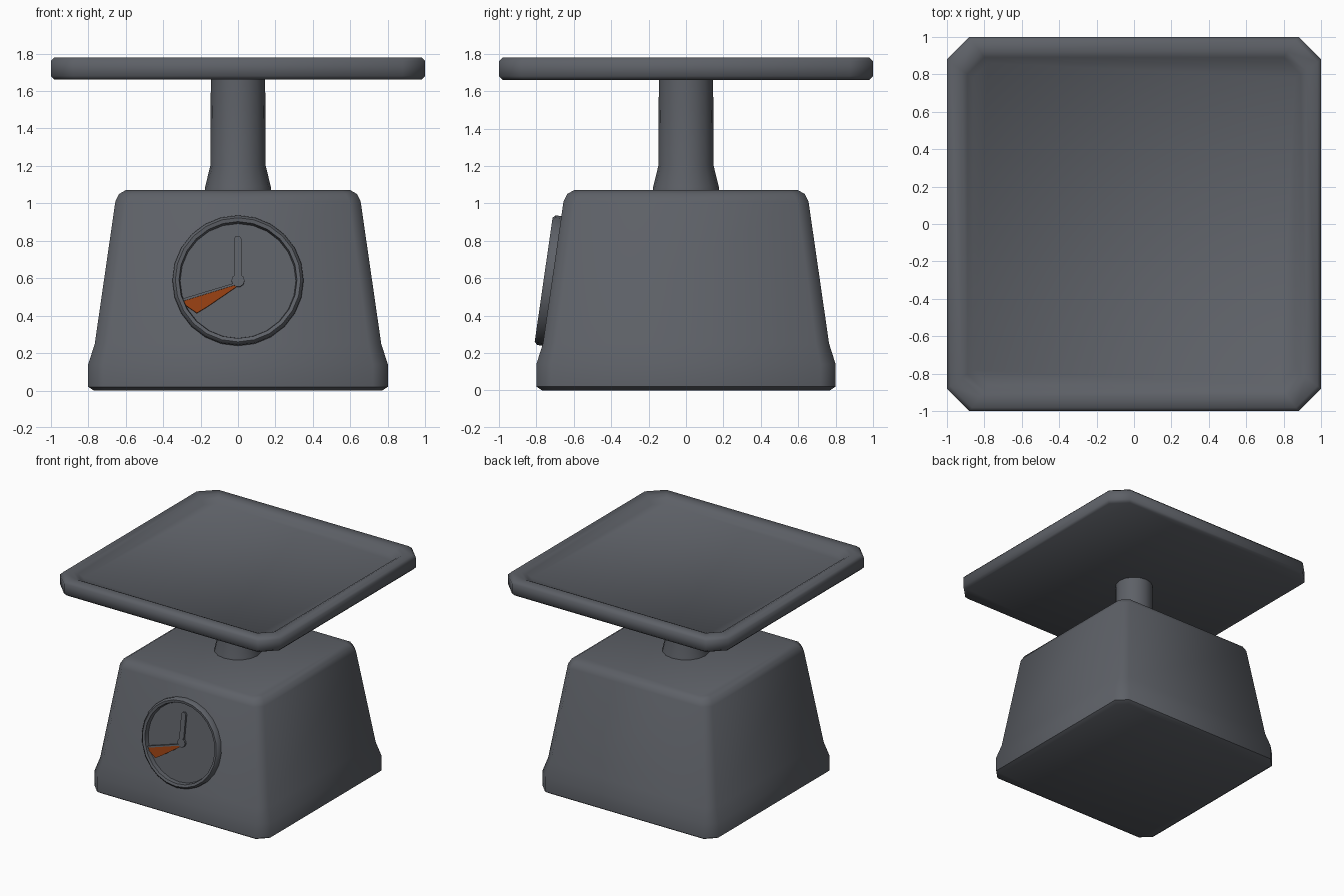
import bpy, bmesh, math
from mathutils import Matrix

if "Cube" in bpy.data.objects:
    bpy.data.objects.remove(bpy.data.objects["Cube"])


def material(name, rgb):
    m = bpy.data.materials.new(name)
    m.diffuse_color = (*rgb, 1)
    m.use_nodes = True
    m.node_tree.nodes["Principled BSDF"].inputs["Base Color"].default_value = m.diffuse_color
    return m


GREY = material("slate grey", (0.11, 0.118, 0.135))
ORANGE = material("burnt orange", (0.30, 0.05, 0.006))

# Dial frame: local z points out of the sloping front, local y points up
DIAL = Matrix.Translation((0, -0.7165, 0.585)) @ Matrix.Rotation(math.radians(81.8), 4, 'X')


def loft(name, loops, mat, matrix=None, closed=False, angle=50):
    """Skin a stack of equal-length point loops; cap the ends or join them."""
    bm = bmesh.new()
    rows = [[bm.verts.new(p) for p in loop] for loop in loops]
    pairs = list(zip(rows, rows[1:]))
    if closed:
        pairs.append((rows[-1], rows[0]))
    else:
        bm.faces.new(rows[0][::-1])
        bm.faces.new(rows[-1])
    n = len(rows[0])
    for a, b in pairs:
        for i in range(n):
            j = (i + 1) % n
            bm.faces.new((a[i], a[j], b[j], b[i]))
    bmesh.ops.recalc_face_normals(bm, faces=bm.faces[:])
    me = bpy.data.meshes.new(name)
    bm.to_mesh(me)
    bm.free()
    me.materials.append(mat)
    ob = bpy.data.objects.new(name, me)
    bpy.context.collection.objects.link(ob)
    if matrix:
        ob.matrix_world = matrix
    bpy.ops.object.select_all(action='DESELECT')
    ob.select_set(True)
    bpy.context.view_layer.objects.active = ob
    bpy.ops.object.shade_smooth_by_angle(angle=math.radians(angle))
    return ob


def square(z, h, c):
    """Square of half width h with corners cut back by c."""
    k = h - c
    return [(h, -k, z), (h, k, z), (k, h, z), (-k, h, z),
            (-h, k, z), (-h, -k, z), (-k, -h, z), (k, -h, z)]


def circle(z, r, n):
    return [(r * math.cos(2 * math.pi * i / n), r * math.sin(2 * math.pi * i / n), z)
            for i in range(n)]


def plate(name, outline, z0, z1, mat):
    return loft(name, [[(x, y, z) for x, y in outline] for z in (z0, z1)], mat, DIAL, angle=30)


# Tapered housing with a short straight foot
loft("housing", [square(*p) for p in (
    (0.0, 0.77, 0.07), (0.02, 0.80, 0.08), (0.14, 0.80, 0.08), (0.25, 0.765, 0.07),
    (1.01, 0.655, 0.06), (1.05, 0.635, 0.06), (1.07, 0.60, 0.05))], GREY)

# Post with flared collar
loft("post", [circle(z, r, 16) for z, r in (
    (1.05, 0.18), (1.09, 0.175), (1.20, 0.148), (1.68, 0.145))], GREY)

# Shallow weighing tray with a raised rim
loft("tray", [square(*p) for p in (
    (1.66, 0.98, 0.115), (1.68, 1.0, 0.12), (1.76, 1.0, 0.12), (1.78, 0.98, 0.115),
    (1.78, 0.92, 0.10), (1.765, 0.89, 0.09), (1.735, 0.86, 0.08))], GREY)

# Dial ring and face
loft("dial_ring", [circle(z, r, 24) for z, r in (
    (-0.02, 0.35), (0.03, 0.35), (0.045, 0.335), (0.04, 0.315), (-0.02, 0.305))],
    GREY, DIAL, closed=True)
loft("dial_face", [circle(z, 0.315, 24) for z in (-0.01, 0.004)], GREY, DIAL)

# Upright marker, hub and coloured pointer
plate("dial_marker", [(-0.022, 0.0), (0.018, 0.0), (0.018, 0.225), (0.008, 0.24),
                      (-0.012, 0.24), (-0.022, 0.225)], 0.0, 0.02, GREY)
loft("dial_hub", [circle(z, 0.035, 10) for z in (0.0, 0.022)], GREY, DIAL)
plate("pointer", [(0.0, -0.01), (-0.295, -0.105), (-0.285, -0.13), (-0.22, -0.175),
                  (-0.17, -0.145), (-0.01, -0.035)], 0.0, 0.018, ORANGE)
plate("pointer_edge", [(0.02, -0.002), (-0.295, -0.098), (-0.295, -0.112), (0.0, -0.02)],
      0.0, 0.024, GREY)
